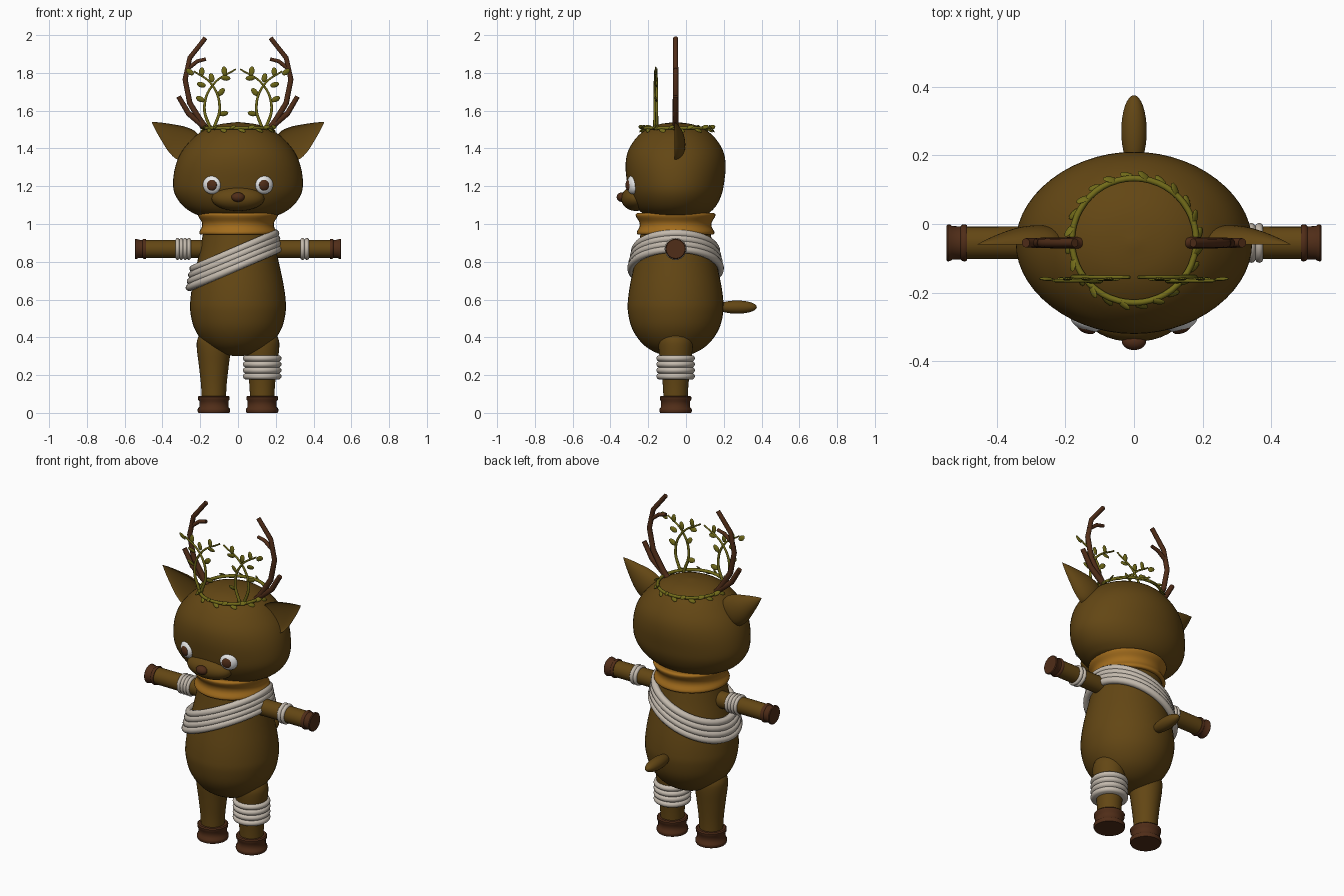
import bpy, bmesh, math
from mathutils import Matrix, Vector

cube = bpy.data.objects.get("Cube")
if cube:
    bpy.data.objects.remove(cube, do_unlink=True)

CY = -0.055  # depth of the figure's middle axis


def material(name, *rgb):
    m = bpy.data.materials.new(name)
    m.use_nodes = True
    m.diffuse_color = (*rgb, 1)
    m.node_tree.nodes["Principled BSDF"].inputs["Base Color"].default_value = (*rgb, 1)
    return m


FUR = material("brown fur", 0.125, 0.062, 0.007)
DARK = material("dark brown", 0.08, 0.026, 0.009)
CLOTH = material("pale bandage", 0.55, 0.49, 0.42)
SCARF = material("ochre scarf", 0.36, 0.15, 0.012)
VINE = material("olive vine", 0.17, 0.15, 0.01)
WHITE = material("eye white", 0.8, 0.8, 0.8)


def finish(ob, name, mat):
    ob.name = name
    bpy.ops.object.select_all(action='DESELECT')
    ob.select_set(True)
    bpy.context.view_layer.objects.active = ob
    if ob.type == 'CURVE':
        bpy.ops.object.convert(target='MESH')
        ob = bpy.context.object
    ob.data.materials.clear()
    ob.data.materials.append(mat)
    bpy.ops.object.shade_smooth_by_angle(angle=math.radians(45))
    return ob


def from_bmesh(bm, name, mat):
    mesh = bpy.data.meshes.new(name)
    bm.to_mesh(mesh)
    bm.free()
    ob = bpy.data.objects.new(name, mesh)
    bpy.context.collection.objects.link(ob)
    return finish(ob, name, mat)


def smooth(rows, steps=4):
    """Catmull-Rom refinement of a profile."""
    v = [Vector(r) for r in rows]
    out = []
    for i in range(len(v) - 1):
        a, b, c, d = v[max(i - 1, 0)], v[i], v[i + 1], v[min(i + 2, len(v) - 1)]
        for k in range(steps):
            t = k / steps
            out.append(b + (c - a) * t / 2 + (a * 2 - b * 5 + c * 4 - d) * t * t / 2
                       + (b * 3 - a - c * 3 + d) * t ** 3 / 2)
    return out + [v[-1]]


def loft(name, rows, mat, loc=(0, CY, 0), rot=(0, 0, 0), n=40, shape=None):
    """Stack elliptical rings (rx, [ry,] z) into a closed skin."""
    bm = bmesh.new()
    rings = []
    for row in rows:
        rx, ry, z = row if len(row) == 3 else (row[0], row[0], row[1])
        angles = [2 * math.pi * i / n for i in range(n)]
        rings.append([bm.verts.new((max(rx, 0) * math.cos(a), max(ry, 0) * math.sin(a), z))
                      for a in angles])
    for a, b in zip(rings, rings[1:]):
        for i in range(n):
            j = (i + 1) % n
            bm.faces.new((a[i], a[j], b[j], b[i]))
    bm.faces.new(rings[0][::-1])
    bm.faces.new(rings[-1])
    if shape:
        for v in bm.verts:
            shape(v.co)
    bmesh.ops.remove_doubles(bm, verts=bm.verts, dist=1e-5)
    bmesh.ops.recalc_face_normals(bm, faces=bm.faces)
    ob = from_bmesh(bm, name, mat)
    ob.location, ob.rotation_euler = loc, rot
    return ob


def ball(name, loc, scale, mat, rot=(0, 0, 0)):
    bpy.ops.mesh.primitive_uv_sphere_add(segments=32, ring_count=20, location=loc, rotation=rot)
    bpy.context.object.scale = scale
    return finish(bpy.context.object, name, mat)


def tube(name, pts, radius, mat, taper=1.0, cyclic=False, curved=False):
    cu = bpy.data.curves.new(name, 'CURVE')
    cu.dimensions, cu.bevel_depth, cu.bevel_resolution = '3D', radius, 3
    cu.use_fill_caps, cu.resolution_u = True, 8
    sp = cu.splines.new('BEZIER' if curved else 'POLY')
    points = sp.bezier_points if curved else sp.points
    points.add(len(pts) - 1)
    for i, (p, co) in enumerate(zip(points, pts)):
        p.co = co if curved else (*co, 1)
        p.radius = 1 + (taper - 1) * i / (len(pts) - 1)
        if curved:
            p.handle_left_type = p.handle_right_type = 'AUTO'
    sp.use_cyclic_u = cyclic
    ob = bpy.data.objects.new(name, cu)
    bpy.context.collection.objects.link(ob)
    return finish(ob, name, mat)


def ribs(r, bulge, z0, z1, count):
    """Profile of a wrapped bandage with rounded turns."""
    k = count * 6
    body = [(r + bulge * abs(math.sin(math.pi * count * i / k)) ** 0.6, z0 + (z1 - z0) * i / k)
            for i in range(k + 1)]
    return [(0, z0)] + body + [(0, z1)]


def leaf(bm, pos, along, normal, length, width):
    along = Vector(along).normalized()
    side = along.cross(Vector(normal)).normalized()
    normal = side.cross(along)
    cols = (side * width / 2, normal * 0.005, along * length / 2, Vector(pos) + along * length / 2)
    m = Matrix([c.to_4d() for c in cols]).transposed()
    for i in range(3):
        m[3][i] = 0
    bmesh.ops.create_uvsphere(bm, u_segments=8, v_segments=5, radius=1, matrix=m)


# Body and head
BODY = smooth([(0, .3), (.08, .31), (.15, .345), (.2, .395), (.236, .46), (.253, .54), (.252, .6),
               (.241, .68), (.22, .78), (.2, .87), (.185, .95), (.17, 1.02), (0, 1.05)])
loft("body", BODY, FUR)
loft("head", smooth([(0, 0, 1.04), (.19, .14, 1.045), (.25, .185, 1.065), (.3, .22, 1.105),
                     (.335, .245, 1.16), (.344, .257, 1.22), (.333, .265, 1.3), (.306, .257, 1.37),
                     (.262, .228, 1.43), (.2, .178, 1.485), (.11, .1, 1.525), (0, 0, 1.54)]), FUR, n=56)
ball("muzzle", (0, -.265, 1.135), (.14, .078, .066), FUR)
ball("nose", (0, -.342, 1.142), (.035, .025, .025), DARK)
ball("tail", (0, .27, .56), (.037, .105, .035), FUR)

# Scarf
loft("scarf", smooth([(.17, .95), (.198, .944), (.205, .958), (.191, .985), (.192, 1.01),
                      (.207, 1.035), (.211, 1.05), (.2, 1.058), (.17, 1.055)], 3), SCARF)


# Diagonal sash: rolls that hug the body
def body_radius(z):
    for a, b in zip(BODY[8:], BODY[9:]):
        if a[1] <= z <= b[1]:
            return a[0] + (b[0] - a[0]) * (z - a[1]) / (b[1] - a[1])
    return .18


for k in range(4):
    path = []
    for i in range(48):
        a, r = 2 * math.pi * i / 48, .22
        for _ in range(6):
            z = .82 + .43 * r * math.cos(a) + (k - 1.5) * .03
            r = body_radius(z) + .014
        path.append((r * math.cos(a), CY + r * math.sin(a), z))
    tube(f"sash_roll_{k + 1}", path, .02, CLOTH, cyclic=True)


def ear_dent(co):
    """Fold the front of the ear inward."""
    if co.y < 0:
        co.y *= -0.35


# Paired parts
for s, side in ((1, "left"), (-1, "right")):
    out = (0, s * math.pi / 2, 0)
    leg = (s * .128, CY, 0)
    loft(side + "_leg", smooth([(.064, .07), (.068, .15), (.079, .25), (.09, .34), (.087, .39),
                                (.06, .43), (0, .445)]), FUR, leg, n=32)
    loft(side + "_foot", [(0, 0), (.082, 0), (.086, .01), (.085, .022), (.077, .03), (.077, .062),
                          (.083, .07), (.084, .084), (.078, .09), (0, .09)], DARK, leg, n=32)
    loft(side + "_arm", [(0, .1), (.048, .1), (.047, .5), (0, .5)], FUR, (0, CY, .868), out, n=32)
    loft(side + "_hand", [(0, .486), (.051, .486), (.054, .492), (.053, .5), (.048, .505),
                          (.049, .53), (.053, .535), (.054, .542), (.05, .546), (0, .546)],
         DARK, (0, CY, .868), out, n=32)
    loft(side + "_ear", smooth([(.06, .045, 0), (.088, .056, .06), (.08, .052, .12), (.055, .038, .18),
                                (.026, .018, .24), (0, 0, .285)]), FUR, (s * .222, CY - .005, 1.38),
         (0, s * math.radians(55.7), 0), 32, ear_dent)
    turn = (0, 0, s * math.radians(22))
    ball(side + "_eye", (s * .138, -.281, 1.208), (.05, .03, .05), WHITE, turn)
    ball(side + "_pupil", (s * .139, -.303, 1.206), (.029, .015, .029), DARK, turn)

    # Antlers
    def flat(pts, y=CY):
        return [(s * x, y, z) for x, z in pts]

    tube(side + "_antler", flat([(.15, 1.48), (.2, 1.55), (.255, 1.64), (.28, 1.765), (.255, 1.88),
                                 (.172, 1.985)]), .017, DARK, .75)
    tube(side + "_antler_inner_tine", flat([(.275, 1.815), (.215, 1.862), (.17, 1.873)]), .012, DARK, .8)
    tube(side + "_antler_outer_tine", flat([(.16, 1.5), (.262, 1.585), (.315, 1.675)]), .017, DARK, .8)

    # Crossing vine sprigs
    tube(side + "_inward_vine", flat([(.145, 1.5), (.178, 1.62), (.13, 1.74), (.012, 1.82)], -.155),
         .009, VINE, .5, curved=True)
    tube(side + "_outward_vine", flat([(.13, 1.5), (.097, 1.62), (.14, 1.74), (.235, 1.81)], -.165),
         .009, VINE, .5, curved=True)
    bm = bmesh.new()
    for x, z, dx, dz in ((.235, 1.79, .8, .6), (.195, 1.78, -.1, 1), (.135, 1.75, .2, 1),
                         (.07, 1.785, .1, 1), (.17, 1.73, 1, .3), (.178, 1.65, 1, .5),
                         (.105, 1.68, -.7, .8), (.1, 1.58, -1, .2), (.09, 1.775, -1, -.1)):
        leaf(bm, (s * x, -.16, z), (s * dx, 0, dz), (0, 1, .3), .05, .03)
    from_bmesh(bm, side + "_vine_leaves", VINE)

# Bandages on the limbs
loft("left_leg_bandage", ribs(.091, .011, .178, .305, 4), CLOTH, (.128, CY, 0))
loft("left_arm_bandage", ribs(.05, .008, .33, .376, 2), CLOTH, (0, CY, .868), (0, math.pi / 2, 0))
loft("right_arm_bandage", ribs(.05, .008, .25, .33, 4), CLOTH, (0, CY, .868), (0, -math.pi / 2, 0))

# Leafy circlet
ring = [2 * math.pi * i / 48 for i in range(48)]
tube("circlet", [(.181 * math.cos(a), -.048 + .181 * math.sin(a), 1.508) for a in ring], .009, VINE,
     cyclic=True)
bm = bmesh.new()
for i, a in enumerate(ring[::2]):
    radial = Vector((math.cos(a), math.sin(a), 0))
    tangent = Vector((-radial.y, radial.x, 0))
    lift = Vector((0, 0, .35 if i % 2 else -.45))
    leaf(bm, Vector((0, -.048, 1.506)) + radial * .182, tangent + radial * .35 + lift,
         radial + Vector((0, 0, 1)), .046, .026)
from_bmesh(bm, "circlet_leaves", VINE)
